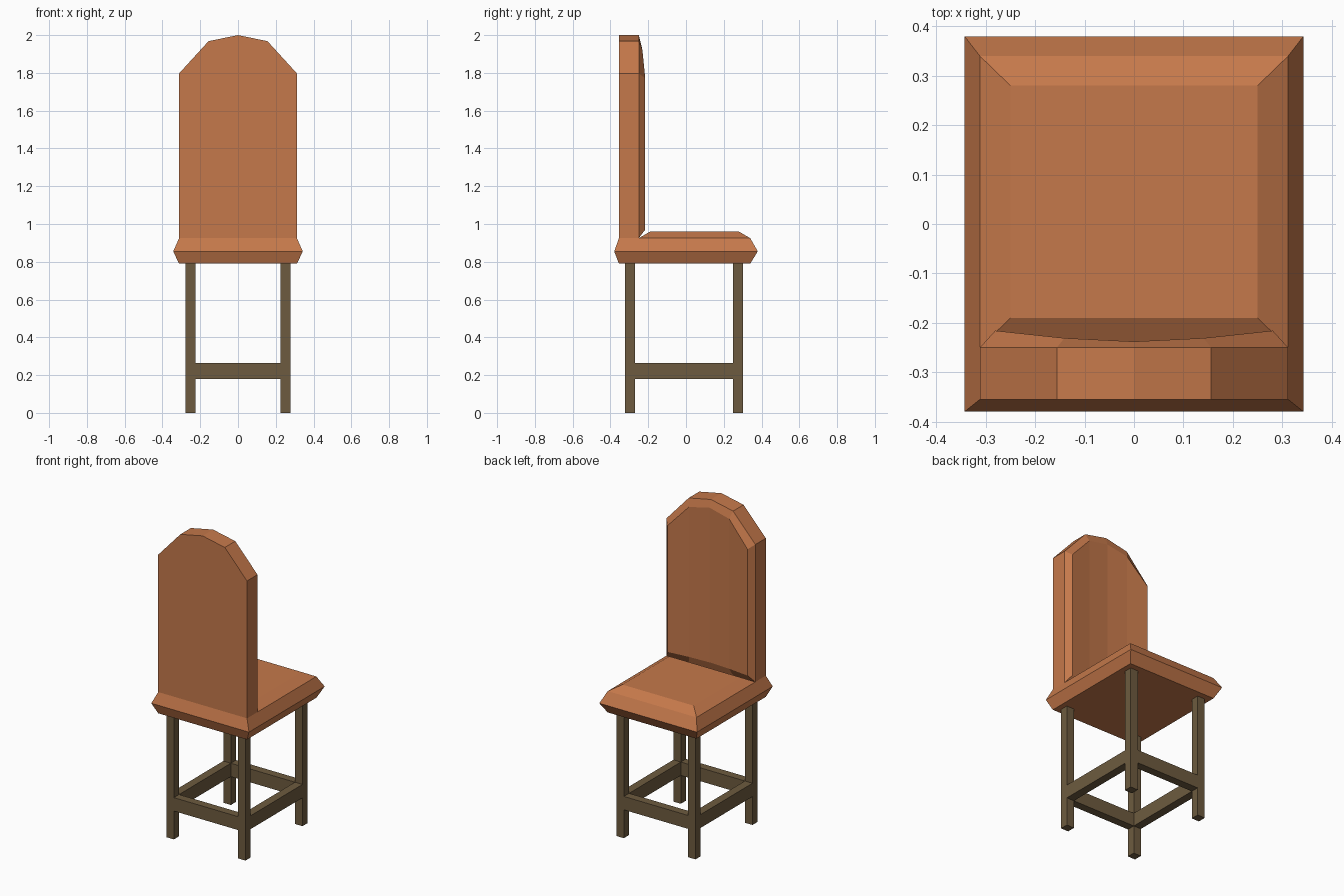
import bpy, bmesh

if "Cube" in bpy.data.objects:
    bpy.data.objects.remove(bpy.data.objects["Cube"])


def material(name, rgb):
    m = bpy.data.materials.new(name)
    m.diffuse_color = (*rgb, 1)
    m.use_nodes = True
    m.node_tree.nodes["Principled BSDF"].inputs["Base Color"].default_value = m.diffuse_color
    return m


LEATHER = material("leather", (0.56, 0.19, 0.07))
WOOD = material("dark_wood", (0.155, 0.105, 0.05))


def loft(name, rings, mat):
    """Skin a stack of equal-length rings; both ends are closed with strips of quads."""
    bm = bmesh.new()
    vs = [[bm.verts.new(p) for p in ring] for ring in rings]
    n = len(vs[0])
    for a, b in zip(vs, vs[1:]):
        for i in range(n):
            j = (i + 1) % n
            bm.faces.new((a[i], a[j], b[j], b[i]))
    for r in (vs[0], vs[-1]):
        for i in range(n // 2 - 1):
            bm.faces.new((r[i], r[i + 1], r[n - 2 - i], r[n - 1 - i]))
    bmesh.ops.recalc_face_normals(bm, faces=bm.faces)
    mesh = bpy.data.meshes.new(name)
    bm.to_mesh(mesh)
    bm.free()
    mesh.materials.append(mat)
    ob = bpy.data.objects.new(name, mesh)
    bpy.context.collection.objects.link(ob)
    return ob


def rect(x0, x1, y0, y1, z):
    return [(x0, y0, z), (x1, y0, z), (x1, y1, z), (x0, y1, z)]


def box(name, x0, x1, y0, y1, z0, z1, mat):
    return loft(name, [rect(x0, x1, y0, y1, z0), rect(x0, x1, y0, y1, z1)], mat)


# Seat frame with bulging rim, and the bevelled cushion on top
loft("seat", [rect(-0.312, 0.312, -0.355, 0.34, 0.79),
              rect(-0.343, 0.343, -0.38, 0.38, 0.855),
              rect(-0.312, 0.312, -0.355, 0.34, 0.925)], LEATHER)
loft("seat_cushion", [rect(-0.312, 0.312, -0.25, 0.34, 0.925),
                      rect(-0.25, 0.25, -0.19, 0.28, 0.96)], LEATHER)


# Arched backrest: half profile is (x, y, z of the arch) from centre to side
def arch(half, z_bottom):
    top = [(-x, y, z) for x, y, z in reversed(half[1:])] + half
    return top + [(x, y, z_bottom) for x, y, z in reversed(top)]


def flat_arch(y):
    return arch([(0, y, 2.0), (0.156, y, 1.968), (0.312, y, 1.797)], 0.925)


padding = arch([(0, -0.238, 1.952), (0.141, -0.231, 1.922), (0.281, -0.216, 1.772)], 0.97)
loft("backrest", [flat_arch(-0.355), flat_arch(-0.25), padding], LEATHER)

# Four square legs
XI, XO = 0.225, 0.278
Y_SPANS = {"rear": (-0.322, -0.27), "front": (0.25, 0.302)}
X_SPANS = {"left": (-XO, -XI), "right": (XI, XO)}
for yn, ys in Y_SPANS.items():
    for xn, xs in X_SPANS.items():
        box(f"{yn}_{xn}_leg", *xs, *ys, 0, 0.79, WOOD)

# Stretchers joining the legs
for yn, ys in Y_SPANS.items():
    box(f"{yn}_stretcher", -XI, XI, *ys, 0.18, 0.265, WOOD)
for xn, xs in X_SPANS.items():
    box(f"{xn}_stretcher", *xs, Y_SPANS["rear"][1], Y_SPANS["front"][0], 0.18, 0.265, WOOD)
